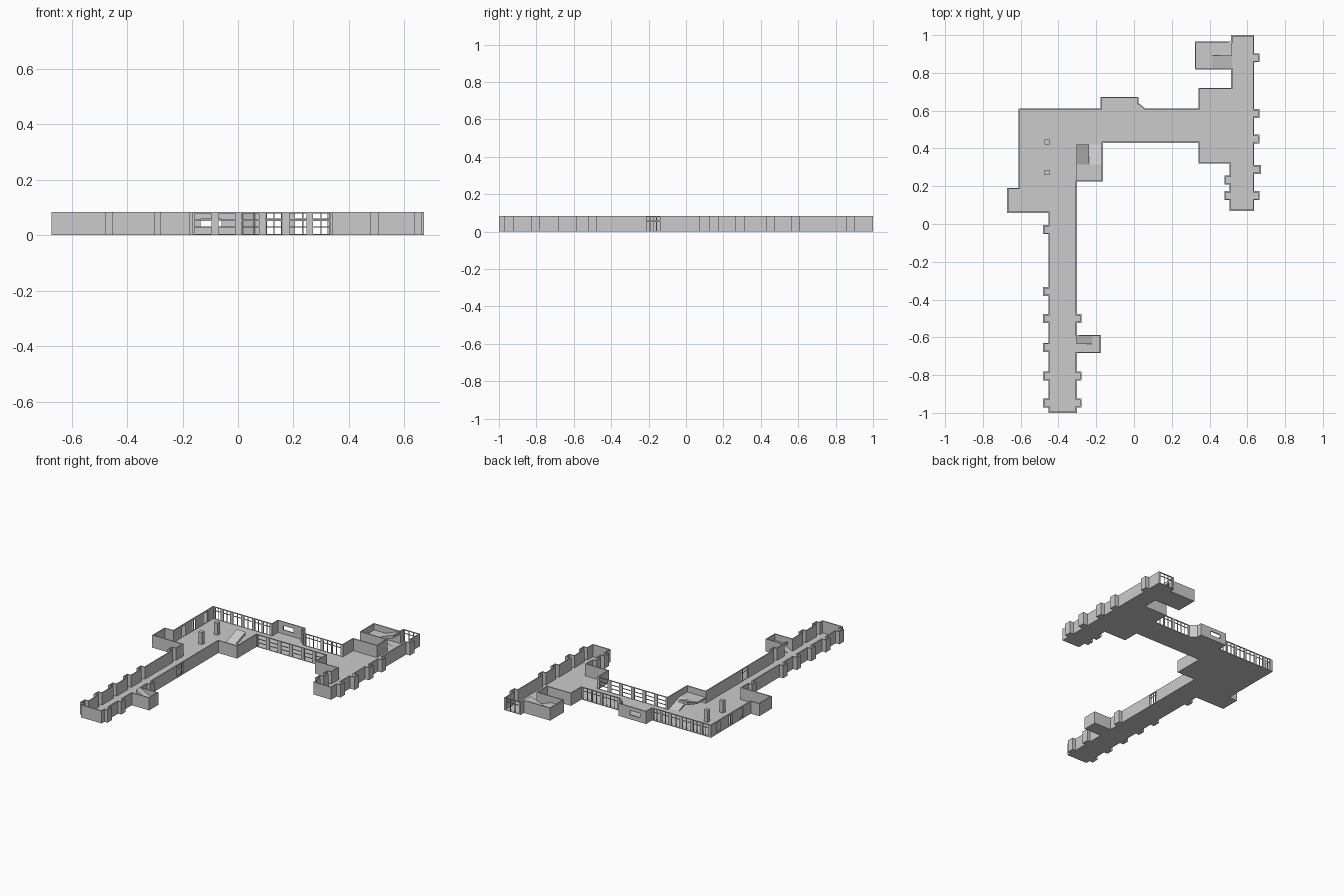
import bpy, bmesh, math
from mathutils import Vector, Matrix

if "Cube" in bpy.data.objects:
    bpy.data.objects.remove(bpy.data.objects["Cube"])

H, T = 0.083, 0.007      # wall height and thickness


def finish(bm, name):
    bmesh.ops.recalc_face_normals(bm, faces=bm.faces)
    me = bpy.data.meshes.new(name)
    bm.to_mesh(me)
    bm.free()
    ob = bpy.data.objects.new(name, me)
    bpy.context.collection.objects.link(ob)
    return ob


def box(bm, lo, hi, m=Matrix()):
    lo, hi = Vector(lo), Vector(hi)
    bmesh.ops.create_cube(bm, size=1, matrix=m @ Matrix.Translation((lo + hi) / 2)
                          @ Matrix.Diagonal((*(hi - lo), 1)))


def prism(bm, ring, offset):
    face = bm.faces.new([bm.verts.new(p) for p in ring])
    ext = bmesh.ops.extrude_face_region(bm, geom=[face])
    bmesh.ops.translate(bm, vec=offset,
                        verts=[v for v in ext['geom'] if isinstance(v, bmesh.types.BMVert)])
    bm.faces.ensure_lookup_table()
    if face.is_valid is False or not any(set(f.verts) == set(face.verts) for f in bm.faces):
        bm.faces.new(face.verts)


def bays(x, xb, ys, s):
    """Small square niches along a wall; s is the walking direction in y."""
    pts = []
    for y in ys:
        pts += [(x, y - .02 * s), (xb, y - .02 * s), (xb, y + .02 * s), (x, y + .02 * s)]
    return pts


# Plan outline, counter-clockwise
outline = [(-.45, -.9965), (-.305, -.9965)]
outline += bays(-.305, -.282, (-.947, -.805), 1)
outline += [(-.305, -.68), (-.178, -.68), (-.178, -.59), (-.305, -.59)]
outline += bays(-.305, -.282, (-.5,), 1)
outline += [(-.305, .228), (-.168, .228), (-.168, .433), (.344, .433), (.344, .323), (.509, .323)]
outline += bays(.509, .482, (.232, .15), -1)
outline += [(.509, .073), (.633, .073)]
outline += bays(.633, .66, (.15,), 1)
outline += bays(.633, .668, (.288,), 1)
outline += bays(.633, .66, (.45, .585, .88), 1)
outline += [(.633, .9965), (.518, .9965), (.518, .962), (.326, .962), (.326, .822), (.518, .822),
            (.518, .717), (.344, .717), (.344, .607), (.06, .607), (.02, .64), (.02, .67),
            (-.175, .67), (-.175, .607), (-.607, .607), (-.607, .188), (-.669, .188),
            (-.669, .063), (-.45, .063)]
outline += bays(-.45, -.477, (-.03, -.357, -.5, -.653, -.805, -.947), -1)

# Glazing: fixed axis, its value, start, end, sill, head, columns, rows
glazing = []
for i in range(6):                                            # lattice of the link corridor
    a = -.168 + i * .0853
    glazing.append((1, .433, a + .012, a + .0733, .004, .079, 1, 3))
for a, b, n in ((.075, .185, 4), (.205, .262, 2), (.27, .33, 2)):
    glazing.append((1, .607, a, b, .004, .079, n, 2))
for a, b in ((-.59, -.55), (-.53, -.48), (-.46, -.40), (-.38, -.32), (-.30, -.25), (-.235, -.19)):
    glazing.append((1, .607, a, b, .004, .079, 2, 2))
glazing.append((1, .67, -.135, -.06, .03, .058, 1, 1))
glazing.append((1, .9965, .528, .623, .004, .079, 3, 2))
glazing.append((0, -.305, -.21, -.14, .004, .077, 4, 2))
for a in (.29, .40, .53):
    glazing.append((0, -.607, a - .018, a + .018, .004, .072, 2, 1))


def wall(p, q, name):
    p, q = Vector((*p, 0)), Vector((*q, 0))
    d = q - p
    L = d.length
    m = Matrix.Translation(p) @ Matrix.Rotation(math.atan2(d.y, d.x), 4, 'Z')
    ax = 0 if abs(d.x) < 1e-4 else 1
    holes = []
    for g in glazing:
        along = 1 - g[0]
        if ax == g[0] and abs(p[ax] - g[1]) < 1e-4 and abs(q[ax] - g[1]) < 1e-4 and abs(d[along]) > 1e-4:
            sgn = 1 if d[along] > 0 else -1
            u = sorted((sgn * (g[2] - p[along]), sgn * (g[3] - p[along])))
            if u[0] > 0 and u[1] < L:
                holes.append((*u, *g[4:]))
    bm = bmesh.new()
    h, w, b = T / 2, .002, .004
    x = -h
    for u0, u1, z0, z1, cols, rows in sorted(holes):
        box(bm, (x, -h, 0), (u0, h, H), m)
        box(bm, (u0, -h, 0), (u1, h, z0), m)
        box(bm, (u0, -h, z1), (u1, h, H), m)
        for c in range(1, cols):
            uc = u0 + (u1 - u0) * c / cols
            box(bm, (uc - b / 2, -w, z0), (uc + b / 2, w, z1), m)
        for r in range(1, rows):
            zc = z0 + (z1 - z0) * (r / rows if rows > 2 else .72)
            box(bm, (u0, -w, zc - b / 2), (u1, w, zc + b / 2), m)
        x = u1
    box(bm, (x, -h, 0), (L + h, h, H), m)
    finish(bm, name)


# Perimeter walls
for i, p in enumerate(outline):
    wall(p, outline[(i + 1) % len(outline)], f"wall_{i:02d}")

# Floor slab
bm = bmesh.new()
prism(bm, [(x, y, 0) for x, y in outline], (0, 0, .003))
finish(bm, "floor")

# Two square columns in the hall
for i, y in enumerate((.435, .273)):
    bm = bmesh.new()
    box(bm, (-.473, y - .013, 0), (-.447, y + .013, H))
    finish(bm, f"column_{i}")


def stair(name, origin, u, v, width, run, depth):
    """Two sloping flights joined by a half-height landing; u leads into the room."""
    o, u, v = Vector((*origin, 0)), Vector((*u, 0)), Vector((*v, 0))
    up = Vector((0, 0, 1))
    mid, t = .042, .012

    def strip(part, start, profile, w):
        bm = bmesh.new()
        prism(bm, [start + u * a + up * z for a, z in profile], v * w)
        finish(bm, f"{name}_{part}")

    strip("upper_flight", o, [(0, H), (run, mid), (run, mid - t), (0, H - t - .008)], width)
    strip("lower_flight", o + v * width, [(0, .004), (run, mid), (run, mid - t), (.02, .002)], width)
    strip("landing", o, [(run, mid), (depth, mid), (depth, mid - t), (run, mid - t)], width * 2)


stair("hall_stair", (-.305, .42), (0, -1), (1, 0), .067, .105, .19)
stair("north_stair", (.518, .96), (-1, 0), (0, -1), .069, .105, .19)
stair("south_stair", (-.305, -.592), (1, 0), (0, -1), .043, .085, .125)
